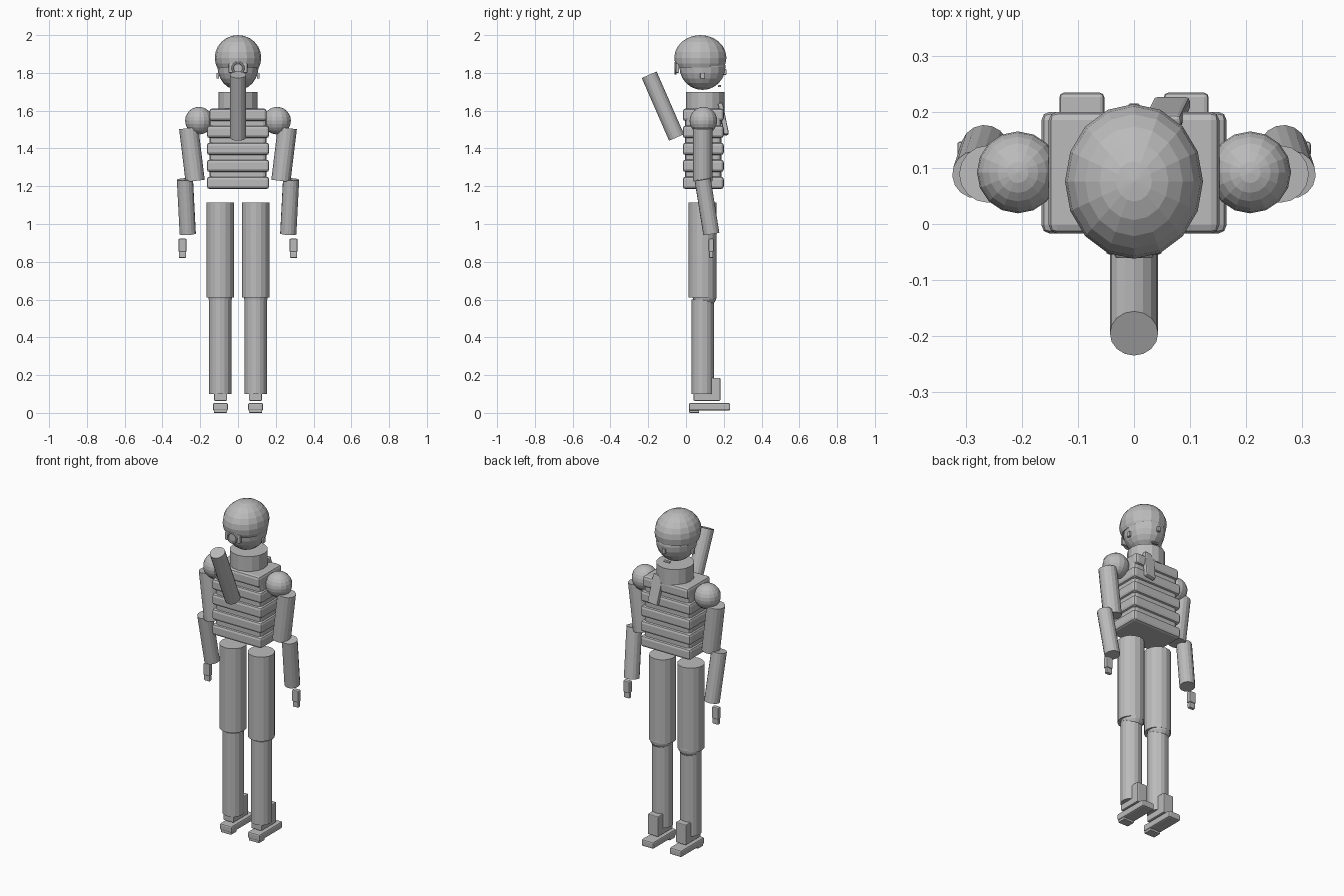
import bpy
import bmesh
from mathutils import Vector

cube = bpy.data.objects.get("Cube")
if cube:
    bpy.data.objects.remove(cube)

grey = bpy.data.materials.new("plain_grey")
grey.use_nodes = True
grey.diffuse_color = (0.5, 0.5, 0.5, 1)
grey.node_tree.nodes["Principled BSDF"].inputs["Base Color"].default_value = (0.5, 0.5, 0.5, 1)


def finish(name):
    ob = bpy.context.object
    ob.name = name
    ob.data.materials.append(grey)
    return ob


def box(name, lo, hi, bevel=0.006, rot=(0, 0, 0)):
    lo, hi = Vector(lo), Vector(hi)
    bpy.ops.mesh.primitive_cube_add(size=1, location=(lo + hi) / 2, rotation=rot)
    ob = finish(name)
    ob.scale = hi - lo
    bpy.ops.object.transform_apply(location=False, rotation=False, scale=True)
    if bevel:
        mod = ob.modifiers.new("soft_edges", "BEVEL")
        mod.width = bevel
        mod.segments = 2
    return ob


def tube(name, a, b, r, sides=16):
    a, b = Vector(a), Vector(b)
    d = b - a
    bpy.ops.mesh.primitive_cylinder_add(vertices=sides, radius=r, depth=d.length, location=(a + b) / 2)
    ob = finish(name)
    ob.rotation_euler = d.to_track_quat("Z", "Y").to_euler()
    return ob


def ball(name, centre, radii, segments=16, rings=10):
    bpy.ops.mesh.primitive_uv_sphere_add(segments=segments, ring_count=rings, radius=1, location=centre)
    ob = finish(name)
    ob.scale = radii
    return ob


# Head, with a hair cap cut off below its brim
ball("head", (0, 0.087, 1.832), (0.109, 0.122, 0.122), 16, 12)
cap = ball("hair_cap", (0, 0.076, 1.88), (0.123, 0.138, 0.12), 16, 12)
bm = bmesh.new()
bm.from_mesh(cap.data)
bmesh.ops.bisect_plane(bm, geom=bm.verts[:] + bm.edges[:] + bm.faces[:],
                       plane_co=(0, 0, -0.42), plane_no=(0, 0, 1), clear_inner=True)
bmesh.ops.holes_fill(bm, edges=bm.edges[:])
bm.to_mesh(cap.data)
bm.free()
box("fringe", (-0.05, -0.054, 1.80), (0.05, -0.036, 1.85), 0.005)
bpy.ops.mesh.primitive_torus_add(location=(0, -0.055, 1.825), rotation=(1.571, 0, 0), major_radius=0.029,
                                 minor_radius=0.006, major_segments=16, minor_segments=6)
finish("hair_ring")
box("nose", (-0.01, 0.195, 1.79), (0.01, 0.215, 1.82), 0.004)
box("mouth", (-0.02, 0.17, 1.725), (0.02, 0.186, 1.735), 0.003)

# Neck and ribbed torso
tube("neck", (0, 0.102, 1.6), (0, 0.102, 1.7), 0.103)
box("torso_core", (-0.152, -0.005, 1.2), (0.152, 0.187, 1.6), 0.02)
for i in range(5):
    z = 1.185 + 0.09 * i
    w = 0.165 if i < 4 else 0.152
    box(f"torso_plate_{i + 1}", (-w, -0.017, z), (w, 0.2, z + 0.066), 0.015)

# Slanted tube on the front and slanted pouch on the back
tube("slanted_tube", (0, -0.195, 1.79), (0, -0.05, 1.458), 0.043)
box("back_pouch", (0.027, 0.185, 1.47), (0.092, 0.211, 1.64), 0.007, (0.2, -0.1, 0))

# Mirrored limbs
for side, s in (("right", -1), ("left", 1)):
    def span(name, x0, x1, y0, y1, z0, z1, bevel=0.005):
        xs = sorted((s * x0, s * x1))
        box(f"{side}_{name}", (xs[0], y0, z0), (xs[1], y1, z1), bevel)

    span("ear", 0.1, 0.115, 0.075, 0.098, 1.77, 1.80, 0.004)
    ball(f"{side}_shoulder", (s * 0.207, 0.092, 1.547), (0.073,) * 3, 16, 12)
    tube(f"{side}_upper_arm", (s * 0.261, 0.089, 1.508), (s * 0.227, 0.089, 1.228), 0.051)
    tube(f"{side}_forearm", (s * 0.281, 0.088, 1.236), (s * 0.266, 0.134, 0.948), 0.043)
    span("palm", 0.273, 0.315, 0.12, 0.147, 0.853, 0.922)
    span("fingers", 0.275, 0.313, 0.123, 0.144, 0.82, 0.855)
    tube(f"{side}_thigh", (s * 0.094, 0.087, 0.61), (s * 0.094, 0.087, 1.115), 0.074)
    ball(f"{side}_knee", (s * 0.094, 0.098, 0.617), (0.064, 0.064, 0.056))
    tube(f"{side}_shin", (s * 0.094, 0.088, 0.1), (s * 0.094, 0.088, 0.6), 0.059)
    span("ankle", 0.058, 0.127, 0.04, 0.182, 0.064, 0.186)
    span("foot", 0.053, 0.133, 0.015, 0.234, 0.012, 0.052, 0.008)
    span("heel", 0.058, 0.128, 0.017, 0.07, 0, 0.02, 0.004)
